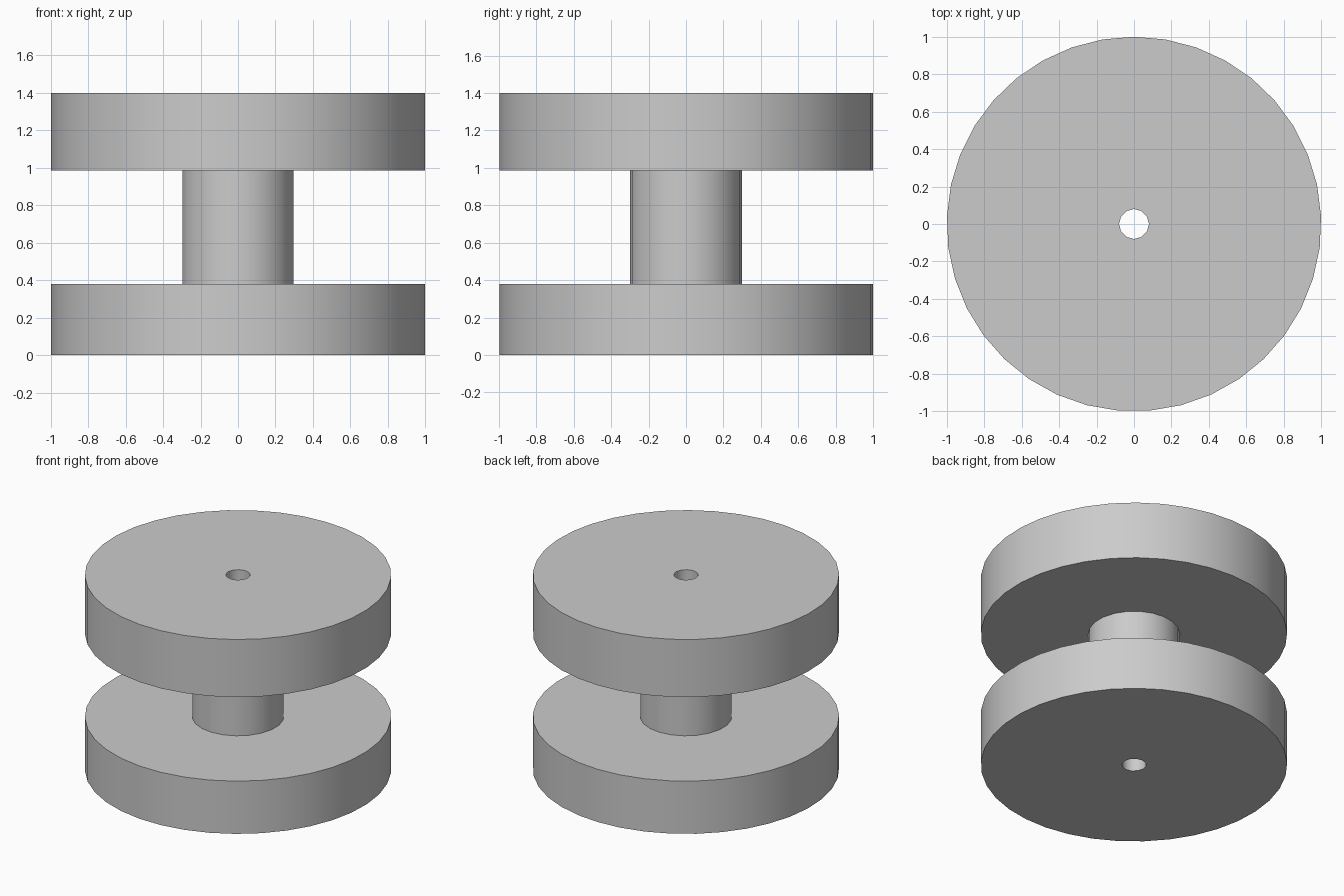
import bpy
import bmesh
from math import sin, cos, tau, radians

# Remove the default object
cube = bpy.data.objects.get("Cube")
if cube:
    bpy.data.objects.remove(cube, do_unlink=True)

# Material
GREY = 0.6
grey = bpy.data.materials.new("plain_grey")
grey.use_nodes = True
grey.diffuse_color = (GREY, GREY, GREY, 1)
grey.node_tree.nodes["Principled BSDF"].inputs["Base Color"].default_value = (GREY, GREY, GREY, 1)

# Radius and number of sides of each round surface
FLANGE = (1.0, 37)
HUB = (0.3, 22)
BORE = (0.08, 12)
LOWER_TOP, UPPER_BOTTOM, TOP = 0.38, 0.985, 1.4


def add_ring(bm, size, z):
    """Closed loop of edges with one corner pointing to the back."""
    radius, sides = size
    verts = [bm.verts.new((radius * sin(tau * i / sides), radius * cos(tau * i / sides), z))
             for i in range(sides)]
    edges = [bm.edges.new((verts[i - 1], verts[i])) for i in range(sides)]
    return verts, edges


def join_rings(bm, first, second, flat):
    """Flat annulus between two rings, or a wall of quads."""
    if flat:
        bmesh.ops.triangle_fill(bm, edges=first[1] + second[1], use_beauty=True)
        return
    a, b = first[0], second[0]
    for i in range(len(a)):
        bm.faces.new((a[i - 1], a[i], b[i], b[i - 1]))


# Spool outline: lower flange, hub, upper flange, then back down the bore
outline = [(BORE, 0), (FLANGE, 0), (FLANGE, LOWER_TOP), (HUB, LOWER_TOP),
           (HUB, UPPER_BOTTOM), (FLANGE, UPPER_BOTTOM), (FLANGE, TOP), (BORE, TOP)]

bm = bmesh.new()
rings = [add_ring(bm, size, z) for size, z in outline]
for i in range(len(rings)):
    join_rings(bm, rings[i - 1], rings[i], flat=outline[i - 1][1] == outline[i][1])
bmesh.ops.recalc_face_normals(bm, faces=bm.faces)
mesh = bpy.data.meshes.new("spool")
bm.to_mesh(mesh)
bm.free()

spool = bpy.data.objects.new("spool", mesh)
mesh.materials.append(grey)
bpy.context.collection.objects.link(spool)

# Smooth round walls with crisp rims
bpy.ops.object.select_all(action="DESELECT")
spool.select_set(True)
bpy.context.view_layer.objects.active = spool
bpy.ops.object.shade_smooth_by_angle(angle=radians(40))
